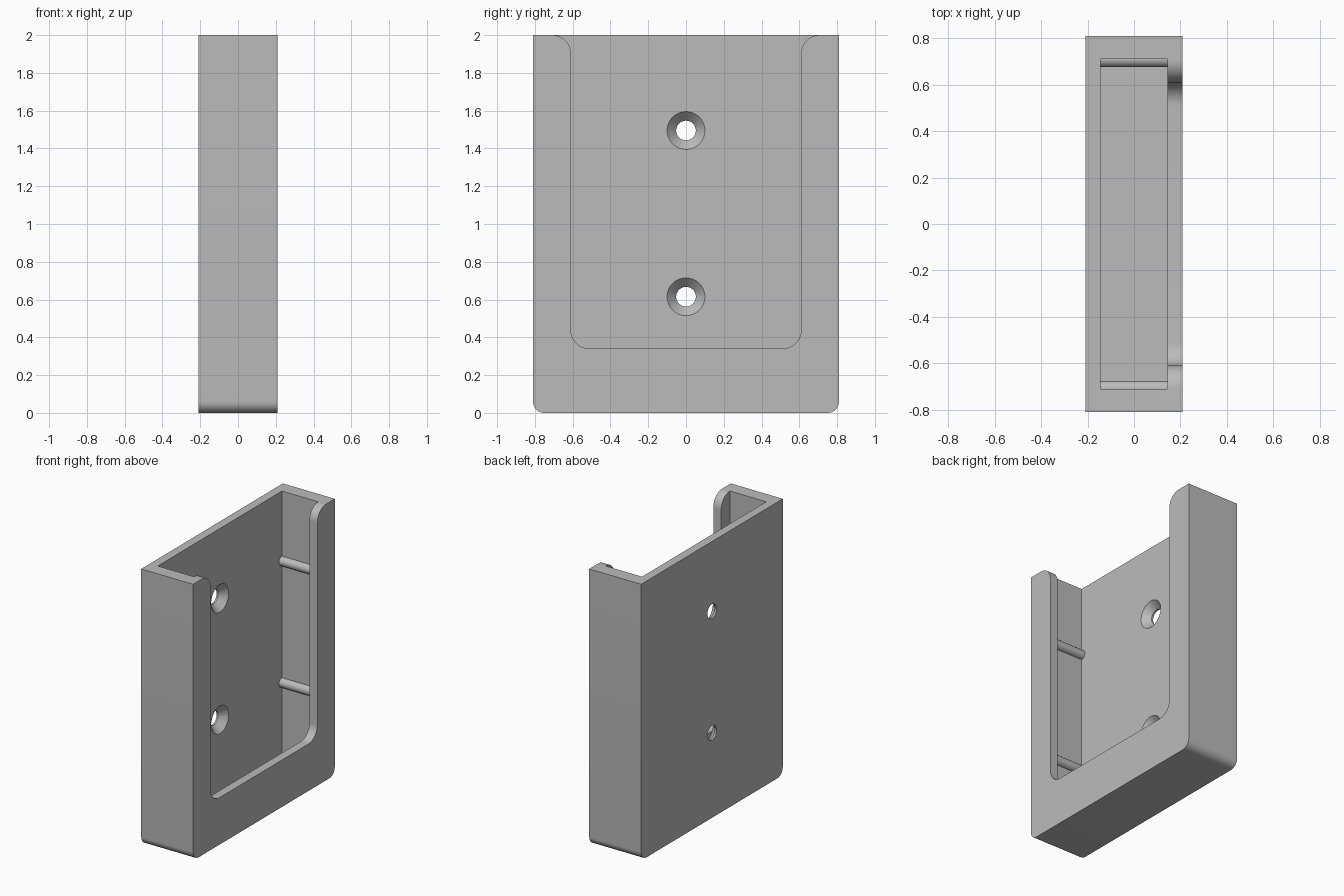
import bpy, bmesh, math
from mathutils import Matrix

cube = bpy.data.objects.get("Cube")
if cube:
    bpy.data.objects.remove(cube, do_unlink=True)

W, D, H = 0.208, 0.81, 2.0          # half depth, half width, height
CAV_X, CAV_Y, FLOOR = 0.145, 0.71, 0.1
OPEN_Y, OPEN_Z, R = 0.61, 0.34, 0.1
HOLES = (0.615, 1.495)

grey = bpy.data.materials.new("plain grey")
grey.use_nodes = True
colour = (0.5, 0.5, 0.5, 1)
grey.diffuse_color = colour
grey.node_tree.nodes["Principled BSDF"].inputs["Base Color"].default_value = colour


def finish(name, bm):
    bmesh.ops.recalc_face_normals(bm, faces=bm.faces)
    mesh = bpy.data.meshes.new(name)
    bm.to_mesh(mesh)
    bm.free()
    mesh.materials.append(grey)
    obj = bpy.data.objects.new(name, mesh)
    bpy.context.collection.objects.link(obj)
    return obj


def arc(cy, cz, r, start, end, steps=12):
    angles = [math.radians(start + (end - start) * i / steps) for i in range(steps + 1)]
    return [(cy + r * math.cos(a), cz + r * math.sin(a)) for a in angles]


def extrude_x(name, half, x0, x1):
    """Mirror a right-hand (y, z) outline and extrude it along x."""
    outline = half + [(-y, z) for y, z in reversed(half)]
    bm = bmesh.new()
    face = bm.faces.new([bm.verts.new((x0, y, z)) for y, z in outline])
    new = bmesh.ops.extrude_face_region(bm, geom=[face])["geom"]
    bmesh.ops.translate(bm, vec=(x1 - x0, 0, 0),
                        verts=[g for g in new if isinstance(g, bmesh.types.BMVert)])
    return finish(name, bm)


def cone_x(name, r0, r1, x0, x1, y, z, sides=48):
    bm = bmesh.new()
    place = Matrix.Translation(((x0 + x1) / 2, y, z)) @ Matrix.Rotation(math.pi / 2, 4, "Y")
    bmesh.ops.create_cone(bm, cap_ends=True, segments=sides, radius1=r0,
                          radius2=r1, depth=x1 - x0, matrix=place)
    return finish(name, bm)


def select(obj):
    bpy.ops.object.select_all(action="DESELECT")
    obj.select_set(True)
    bpy.context.view_layer.objects.active = obj


def cut(target, cutter):
    select(target)
    mod = target.modifiers.new("cut", "BOOLEAN")
    mod.operation, mod.solver, mod.object = "DIFFERENCE", "EXACT", cutter
    bpy.ops.object.modifier_apply(modifier=mod.name)
    bpy.data.objects.remove(cutter, do_unlink=True)


# Holder body with rounded lower corners
r = 0.06
holder = extrude_x("holder_body", arc(D - r, r, r, -90, 0) + [(D, H)], -W, W)

# Pocket, open at the top
cut(holder, extrude_x("pocket_cutter", [(CAV_Y, FLOOR), (CAV_Y, H + 0.2)], -CAV_X, CAV_X))

# Window with rounded lower corners and flared upper corners
flare = R - 0.003
window = (arc(OPEN_Y - R, OPEN_Z + R, R, -90, 0)
          + arc(OPEN_Y + flare, H - flare, flare, 180, 90)
          + [(OPEN_Y + flare, H + 0.1)])
cut(holder, extrude_x("window_cutter", window, 0.1, W + 0.1))

# Countersunk screw holes in the back wall
for z in HOLES:
    cut(holder, cone_x("hole_cutter", 0.052, 0.052, -W - 0.1, 0, 0, z))
    cut(holder, cone_x("countersink_cutter", 0.052, 0.112, -CAV_X - 0.05, -CAV_X + 0.0125, 0, z))

# Grip ribs on the side walls of the pocket
parts = [holder]
for side, label in ((1, "back"), (-1, "front")):
    for z, level in zip(HOLES, ("lower", "upper")):
        parts.append(cone_x(f"{label}_{level}_rib", 0.034, 0.034,
                            -CAV_X - 0.01, CAV_X + 0.01, side * CAV_Y, z, 32))

for part in parts:
    select(part)
    bpy.ops.object.shade_smooth_by_angle(angle=math.radians(30))
